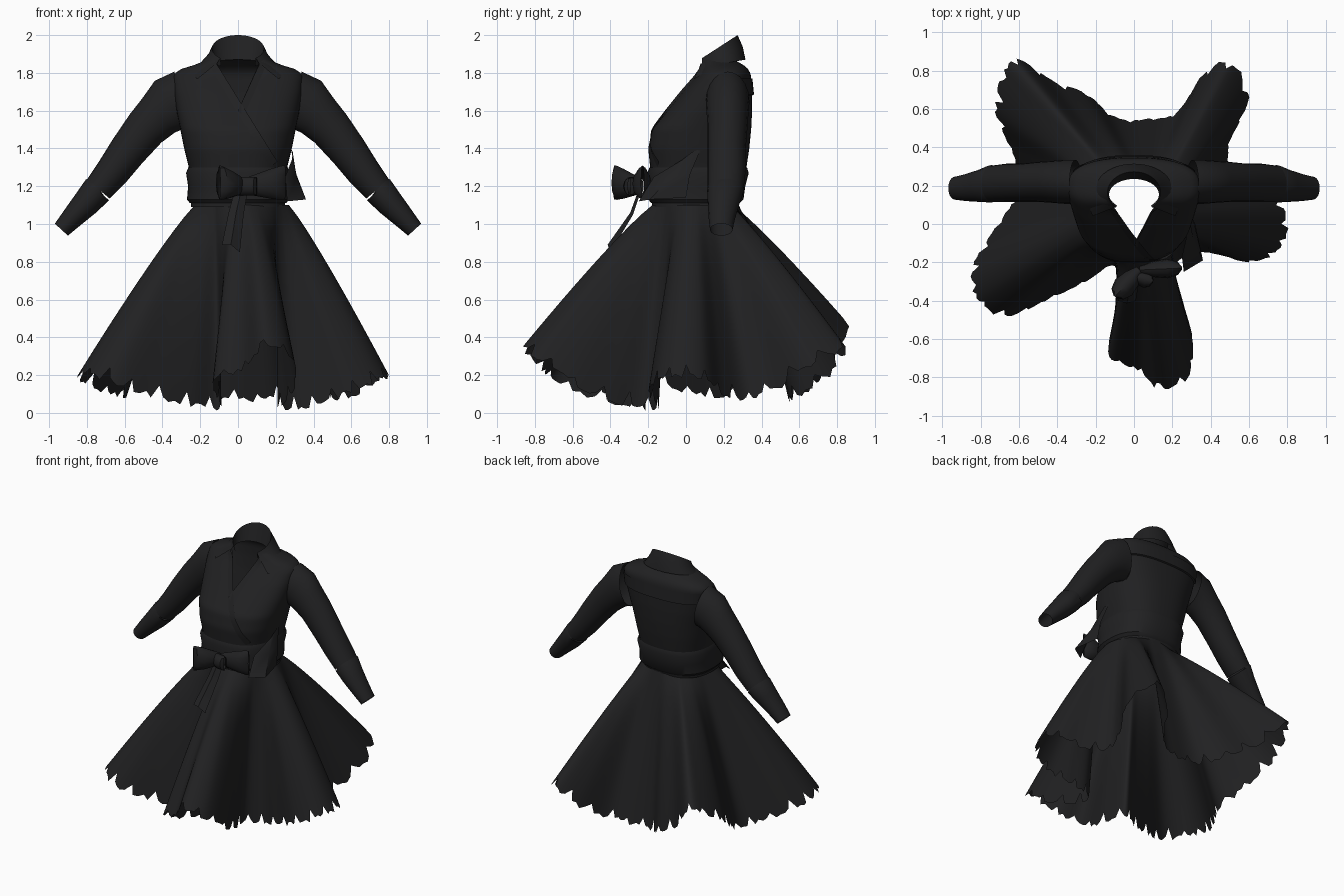
import bpy, bmesh, math, random
from mathutils import Vector

if "Cube" in bpy.data.objects:
    bpy.data.objects.remove(bpy.data.objects["Cube"])
random.seed(4)

cloth = bpy.data.materials.new("black cloth")
cloth.diffuse_color = (0.015, 0.015, 0.016, 1)
cloth.use_nodes = True
cloth.node_tree.nodes["Principled BSDF"].inputs["Base Color"].default_value = cloth.diffuse_color


def grid(name, rows, closed=False, angle=40):
    """Skin rows of points into one sheet."""
    bm = bmesh.new()
    vs = [[bm.verts.new(p) for p in r] for r in rows]
    n = len(rows[0])
    for a, b in zip(vs, vs[1:]):
        for i in range(n if closed else n - 1):
            j = (i + 1) % n
            bm.faces.new((a[i], a[j], b[j], b[i]))
    bmesh.ops.recalc_face_normals(bm, faces=bm.faces)
    me = bpy.data.meshes.new(name)
    bm.to_mesh(me)
    bm.free()
    ob = bpy.data.objects.new(name, me)
    bpy.context.collection.objects.link(ob)
    me.materials.append(cloth)
    bpy.ops.object.select_all(action='DESELECT')
    ob.select_set(True)
    bpy.context.view_layer.objects.active = ob
    bpy.ops.object.shade_smooth_by_angle(angle=math.radians(angle))
    return ob


def spline(p, n):
    """Closed Catmull-Rom curve with n steps per span."""
    out = []
    for i in range(len(p)):
        a, b, c, d = (Vector(p[(i + k) % len(p)]) for k in (-1, 0, 1, 2))
        for s in range(n):
            t = s / n
            out.append(0.5 * (2 * b + (c - a) * t + (2 * a - 5 * b + 4 * c - d) * t * t
                              + (3 * b - a - 3 * c + d) * t ** 3))
    return out


def clamp(v):
    return max(0, min(1, v))


# skirt: hem outline seen from above, five deep lobes, starting at the front tip
hem = [(.14, -.87), (.28, -.8), (.31, -.63), (.26, -.42), (.21, -.24), (.3, -.15), (.44, -.16),
       (.6, -.2), (.74, -.15), (.8, -.04), (.77, .1), (.62, .2), (.5, .32), (.51, .45), (.6, .66),
       (.5, .85), (.36, .78), (.23, .59), (.08, .55), (-.1, .56), (-.25, .68), (-.43, .75),
       (-.61, .86), (-.69, .76), (-.72, .58), (-.65, .4), (-.59, .2), (-.69, .03), (-.81, -.15),
       (-.85, -.29), (-.8, -.42), (-.66, -.48), (-.46, -.4), (-.25, -.3), (-.1, -.22),
       (-.1, -.45), (-.13, -.69), (.02, -.76)]
edge = spline(hem, 7)
run = [0]
for p, q in zip(edge, edge[1:] + edge[:1]):
    run.append(run[-1] + (q - p).length)
lines = []
for k, p in enumerate(edge):
    a = 2 * math.pi * run[k] / run[-1] + .15
    w = Vector((.02 + .25 * math.sin(a), .05 - .23 * math.cos(a)))
    spread = 1.1 - .25 * clamp(-p.x / .6) * clamp((.45 - p.y) / .5)
    d = min((p - w).length * spread, 1.0)
    drop = math.sqrt(1.08 ** 2 - d * d)
    rag = random.uniform(-.07, -.03) if k % 5 == 0 else random.uniform(-.02, .012)
    col = []
    for i in range(15):
        t = i / 14
        u = t + (rag if i == 14 else 0)
        xy = w.lerp(p, u ** .9 if u < 1 else u)
        col.append((xy.x, xy.y, 1.1 - drop * u))
    lines.append(col)
grid("skirt", list(zip(*lines)), True, 60)

# bodice sections: height, half width, front y, back y
SEC = [(1.09, .25, -.18, .275), (1.2, .25, -.18, .3), (1.3, .26, -.19, .32), (1.4, .285, -.2, .335),
       (1.5, .305, -.18, .345), (1.6, .325, -.1, .35), (1.7, .34, -.02, .35), (1.78, .345, .05, .345),
       (1.815, .32, .075, .335), (1.845, .22, .08, .3), (1.88, .14, .08, .235)]


def section(z):
    for s, t in zip(SEC, SEC[1:]):
        if z <= t[0] + 1e-6:
            f = (z - s[0]) / (t[0] - s[0])
            return [s[i] + (t[i] - s[i]) * f for i in (1, 2, 3)]


def power(v):
    return math.copysign(abs(v) ** .8, v)


def body(a, z, off=0):
    """Point on the bodice: a is measured from the front."""
    w, f, b = section(z)
    return (power(math.sin(a)) * (w + off),
            (f + b) / 2 - power(math.cos(a)) * ((b - f) / 2 + off), z)


def front(x, z, off=.008):
    w = section(z)[0]
    return body(math.copysign(math.asin(min(1, abs(x) / w) ** 1.25), x), z, off)


# bodice with the neck opening cut as a V
rows = []
for i in range(41):
    z = 1.09 + .79 * i / 40
    gap = max(0, (z - 1.6) / .28) * .125
    a0 = math.asin((gap / section(z)[0]) ** 1.25)
    rows.append([body(a0 + (2 * math.pi - 2 * a0) * k / 60, z) for k in range(61)])
grid("bodice", rows)


# crossover front edge, second neck edge, and back yoke seam
def band(name, x0, z0, x1, z1, dx, dz):
    pts = [(x0 + (x1 - x0) * i / 16, z0 + (z1 - z0) * i / 16) for i in range(17)]
    grid(name, [[front(x + dx * k, z + dz * k, .012 - .012 * k) for x, z in pts] for k in (0, .5, 1)])


band("wrap_edge", -.11, 1.85, .2, 1.33, -.03, -.03)
band("neck_edge", .11, 1.85, .0, 1.6, .03, -.03)
grid("back_yoke", [[body(math.pi + (k / 12 - 1) * 1.1, z, o) for k in range(25)]
                   for z, o in ((1.68, 0), (1.685, .01), (1.77, .006))])

# sash around the waist
grid("sash", [[body(2 * math.pi * k / 48, z, o) for k in range(48)]
              for z, o in ((1.11, .004), (1.13, .02), (1.2, .014), (1.27, .018), (1.3, .003))], True)

# folded collar: foot, top fold, outer fall that spreads into points at the front
foot, fold, mid, fall = [], [], [], []
for k in range(33):
    a = .75 + (2 * math.pi - 1.5) * k / 32
    s, c = math.sin(a), math.cos(a)
    back = (1 - c) / 2
    tip = max(0, 1 - min(k, 32 - k) / 7)
    foot.append((.13 * s, .155 - .08 * c, 1.83 + .04 * back))
    fold.append((.138 * s, .165 - .108 * c, 1.86 + .14 * back))
    mid.append((.16 * s, .175 - .125 * c, 1.84 + .1 * back))
    side = 1 if s > 0 else -1
    fall.append((.2 * s + side * .08 * tip, .18 - .135 * c - .04 * tip, 1.825 + .045 * back - .065 * tip))
grid("collar", [foot, fold, mid, fall])


# sleeves and cuffs: centre x, y, z, radius across, radius in y
def tube(name, path, side, n=20):
    rows = []
    for i, (x, y, z, r, ry) in enumerate(path):
        p, q = path[max(i - 1, 0)], path[min(i + 1, len(path) - 1)]
        d = Vector((q[0] - p[0], 0, q[2] - p[2])).normalized()
        if i == 0:
            d = Vector((.97, 0, -.2)).normalized()
        up = Vector((-d.z, 0, d.x))
        ring = []
        for k in range(n):
            a = 2 * math.pi * k / n
            v = Vector((x, y, z)) + up * r * math.cos(a) + Vector((0, ry, 0)) * math.sin(a)
            ring.append((v.x * side, v.y, v.z))
        rows.append(ring)
    grid(name, rows, True)


arm = [(.305, .22, 1.655, .155, .115), (.355, .22, 1.635, .15, .115), (.42, .22, 1.575, .125, .11),
       (.49, .22, 1.505, .112, .105), (.585, .215, 1.385, .1, .1), (.665, .215, 1.275, .09, .1),
       (.74, .21, 1.185, .078, .095)]
cuff = [(.73, .21, 1.195, .075, .09), (.745, .21, 1.18, .082, .098), (.8, .2, 1.115, .074, .085),
        (.88, .19, 1.03, .058, .07), (.935, .187, .97, .047, .06)]
for side, word in ((-1, "left"), (1, "right")):
    tube(word + "_sleeve", arm, side)
    tube(word + "_cuff", cuff, side)


# bow at the front of the waist
def loop(name, start, end, h0, h1, thick):
    """Flattened loop of ribbon that flares and closes at its end."""
    s, e = Vector(start), Vector(end)
    side = (e - s).cross(Vector((0, 0, 1))).normalized()
    rows = []
    for t, w in ((0, .4), (.3, .8), (.65, 1), (.9, .7), (1, .15)):
        h = h0 + (h1 - h0) * min(1, t * 1.2)
        c = s.lerp(e, t)
        rows.append([c + Vector((0, 0, h * math.cos(k * math.pi / 6)))
                     + side * thick * w * math.sin(k * math.pi / 6) for k in range(12)])
    grid(name, rows, True)


loop("bow_loop_left", (.03, -.24, 1.2), (-.1, -.38, 1.22), .04, .09, .06)
loop("bow_loop_right", (.03, -.24, 1.2), (.25, -.23, 1.22), .04, .09, .05)
loop("bow_knot", (-.01, -.27, 1.2), (.1, -.3, 1.2), .05, .05, .045)

# hanging ribbon tail and the loose sash end on the wearer's left
grid("bow_tail", [[(x0, y, z), ((x0 + x1) / 2, y - .015, z), (x1, y, z2)] for x0, x1, y, z, z2 in
                  ((-.02, .05, -.24, 1.17, 1.17), (-.05, .03, -.28, 1.06, 1.05), (-.085, .01, -.4, .89, .85))])
grid("sash_end", [[(.28, .08, 1.4), (.29, .03, 1.38), (.285, -.02, 1.34)],
                  [(.31, .02, 1.26), (.31, -.08, 1.25), (.25, -.17, 1.25)],
                  [(.32, 0, 1.14), (.36, -.19, 1.13), (.26, -.25, 1.12)]])
